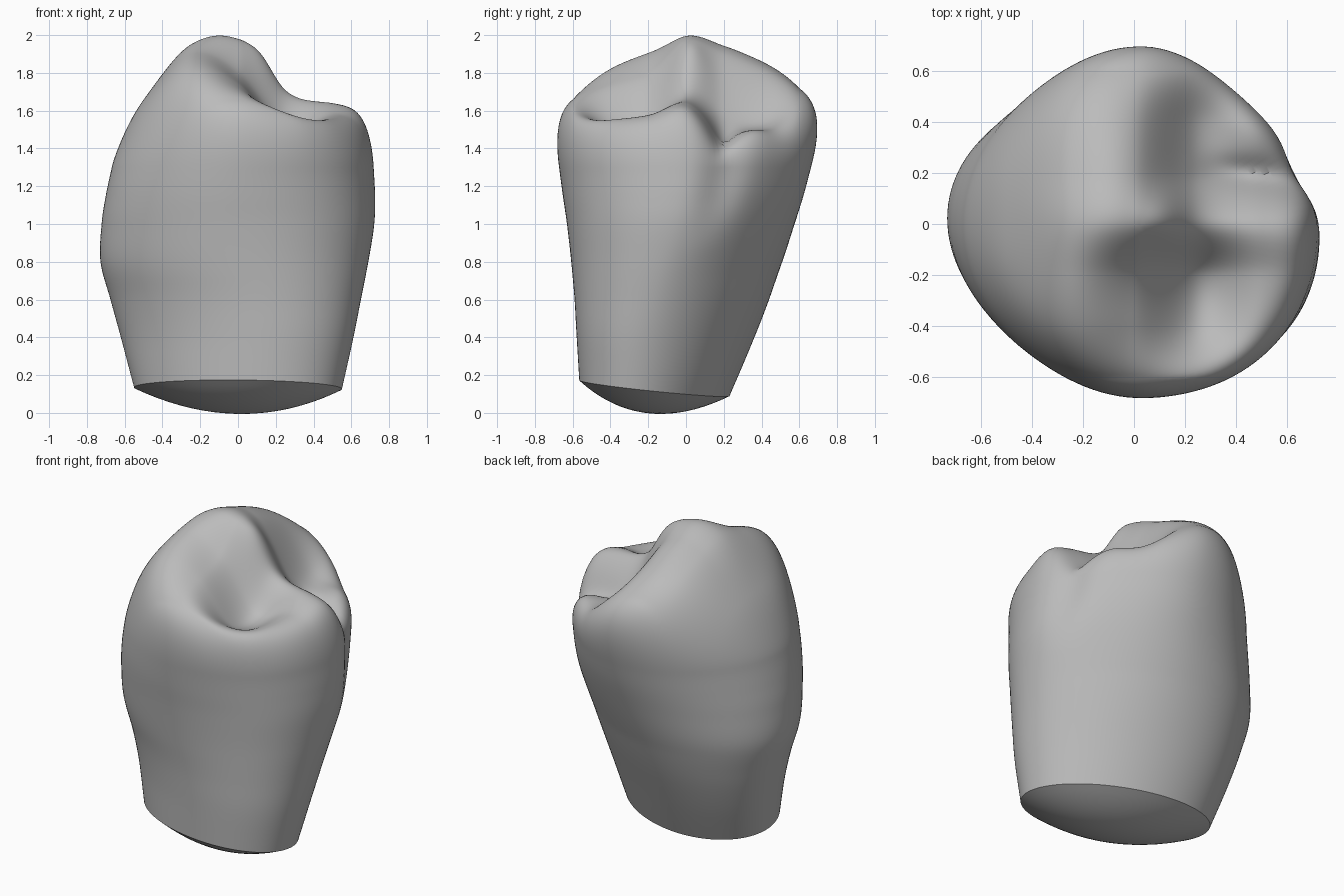
import bpy
import bmesh
from math import sin, cos, pi, exp, sqrt
from mathutils import Vector

cube = bpy.data.objects.get("Cube")
if cube:
    bpy.data.objects.remove(cube)

SIDES = 128
WALL_RINGS = 40
CROWN_RINGS = 56
BASE_RINGS = 10

# Wall profile from base to crown: height, then extents -x, +x, -y, +y
WALL = [Vector(row) for row in (
    (.13, -.55, .55, -.565, .23),
    (.4, -.62, .61, -.58, .35),
    (.6, -.675, .65, -.59, .435),
    (.8, -.728, .69, -.607, .51),
    (1.0, -.722, .722, -.63, .575),
    (1.15, -.7, .727, -.652, .622),
    (1.3, -.668, .72, -.672, .662),
)]

# Chewing surface heights: rows run front to back, columns run -x to +x
CROWN = [Vector(row) for row in (
    (1.3, 1.5, 1.7, 1.7, 1.65, 1.64, 1.57),
    (1.34, 1.61, 1.82, 1.74, 1.51, 1.58, 1.58),
    (1.37, 1.66, 1.9, 1.8, 1.51, 1.58, 1.6),
    (1.38, 1.67, 1.95, 1.97, 1.7, 1.64, 1.63),
    (1.37, 1.65, 1.9, 1.91, 1.56, 1.48, 1.46),
    (1.34, 1.6, 1.83, 1.83, 1.53, 1.53, 1.52),
    (1.3, 1.52, 1.74, 1.75, 1.62, 1.5, 1.47),
)]
COLUMN_STEP, ROW_STEP = .25, .2


def clamp(value, low, high):
    return max(low, min(high, value))


def ease(value, start, end):
    t = clamp((value - start) / (end - start), 0, 1)
    return t * t * (3 - 2 * t)


def bell(offset, width):
    return exp(-(offset / width) ** 2)


def spline(items, t):
    """Smooth curve through evenly spaced numbers or vectors."""
    last = len(items) - 1
    t = clamp(t, 0, last)
    i = min(int(t), last - 1)
    u = t - i
    b, c = items[i], items[i + 1]
    a = items[i - 1] if i > 0 else b * 2 - c
    d = items[i + 2] if i + 2 <= last else c * 2 - b
    return b + ((c - a) + ((a * 2 - b * 5 + c * 4 - d)
                + (b * 3 - c * 3 + d - a) * u) * u) * (u / 2)


def crown_height(x, y):
    row = spline(CROWN, y / ROW_STEP + 3)
    height = spline(list(row), x / COLUMN_STEP + 3)
    # Narrow groove running out between the two small cusps
    groove = bell(y - .19 + .1 * (x - .5), .06) * ease(x, .2, .45)
    # Ridge running down the inner side of the tall cusp
    ridge = bell(x - .13, .09) * bell(y - .03, .11)
    return height - .05 * groove + .055 * ridge


def outline(level, angle):
    """Point of the wall at one level and direction."""
    z, left, right, front, back = level
    cx, cy = (left + right) / 2, (front + back) / 2
    c, s = cos(angle), sin(angle)
    upper = ease(z, .3, 1.3)
    # Each corner of the crown is a little fuller or flatter
    if c > 0:
        corner = -.07 if s > 0 else .03
    else:
        corner = -.015 if s > 0 else -.02
    scale = 1 + corner * upper * sin(2 * angle) ** 2
    scale -= .06 * ease(z, .85, 1.3) * bell(angle - .33, .2)
    # The root end is a slanted oval
    skew = .27 * (1 - upper)
    x = cx + c * (right - left) / 2 * scale
    y = cy + sin(angle - skew) * (back - front) / 2 * scale
    tilt = clamp(1 - (z - .13) / .6, 0, 1)
    z -= tilt * (.115 * (y + .165) + .03 * x)
    return Vector((x, y, z))


angles = [2 * pi * i / SIDES - pi for i in range(SIDES)]
bm = bmesh.new()


def add_ring(points):
    return [bm.verts.new(p) for p in points]


def bridge(lower, upper):
    for i in range(SIDES):
        j = (i + 1) % SIDES
        bm.faces.new((lower[i], lower[j], upper[j], upper[i]))


def close(ring, point, flip=False):
    tip = bm.verts.new(point)
    for i in range(SIDES):
        j = (i + 1) % SIDES
        a, b = (ring[j], ring[i]) if flip else (ring[i], ring[j])
        bm.faces.new((a, b, tip))


# Side wall
rings = []
for k in range(WALL_RINGS + 1):
    level = spline(WALL, (len(WALL) - 1) * k / WALL_RINGS)
    rings.append(add_ring([outline(level, a) for a in angles]))
base_rim = [v.co.copy() for v in rings[0]]
crown_rim = [v.co.copy() for v in rings[-1]]

# Lean of the wall where it meets the crown, so the shoulder flows on from it
leans = []
for low, high in zip(rings[-2], rings[-1]):
    step = high.co - low.co
    leans.append(Vector((step.x / step.z, step.y / step.z, 0)))

# Rounded shoulder and cusped chewing surface
crown_centre = sum(crown_rim, Vector()) / SIDES
for k in range(1, CROWN_RINGS):
    s = cos(pi / 2 * k / CROWN_RINGS)
    rounding = sqrt(1 - s ** 11)
    points = []
    for p, lean in zip(crown_rim, leans):
        q = crown_centre.lerp(p, s)
        rise = (crown_height(q.x, q.y) - p.z) * rounding
        q += lean * rise * s ** 6
        q.z = p.z + (crown_height(q.x, q.y) - p.z) * rounding
        points.append(q)
    rings.append(add_ring(points))
for lower, upper in zip(rings, rings[1:]):
    bridge(lower, upper)
top = crown_centre.copy()
top.z = crown_height(top.x, top.y)
close(rings[-1], top)

# Shallow domed underside
base_centre = sum(base_rim, Vector()) / SIDES
DOME = Vector((.01, -.03, -.132))
previous = rings[0]
for k in range(1, BASE_RINGS):
    s = 1 - k / BASE_RINGS
    ring = add_ring([base_centre.lerp(p, s) + DOME * (1 - s * s) for p in base_rim])
    bridge(ring, previous)
    previous = ring
close(previous, base_centre + DOME, flip=True)

bmesh.ops.recalc_face_normals(bm, faces=bm.faces)
mesh = bpy.data.meshes.new("tooth_crown")
bm.to_mesh(mesh)
bm.free()
tooth = bpy.data.objects.new("tooth_crown", mesh)
bpy.context.collection.objects.link(tooth)

# Plain grey material
grey = bpy.data.materials.new("plain grey")
grey.use_nodes = True
colour = (.5, .5, .5, 1)
grey.diffuse_color = colour
grey.node_tree.nodes["Principled BSDF"].inputs["Base Color"].default_value = colour
mesh.materials.append(grey)

# Smooth surface with a crisp edge around the underside
bpy.ops.object.select_all(action="DESELECT")
tooth.select_set(True)
bpy.context.view_layer.objects.active = tooth
bpy.ops.object.shade_smooth_by_angle(angle=pi / 5)
